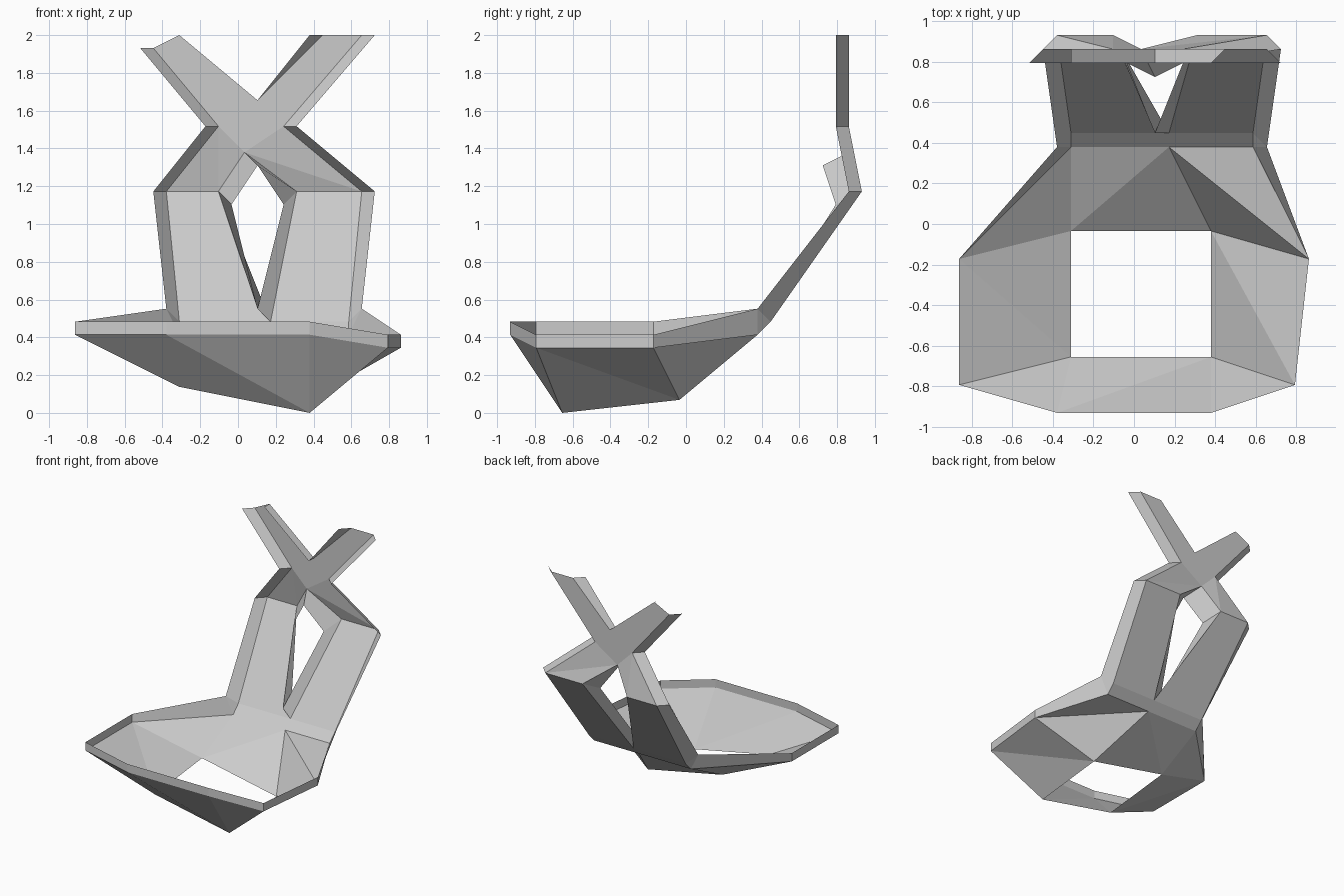
import bpy
from mathutils import Vector as V

if "Cube" in bpy.data.objects:
    bpy.data.objects.remove(bpy.data.objects["Cube"])

U = 2 / 29  # modelling grid step


def sheet(name, verts, faces):
    """Flat-shaded open sheet from grid-unit points."""
    me = bpy.data.meshes.new(name)
    me.from_pydata([V(v) * U for v in verts], [], faces)
    me.validate()
    ob = bpy.data.objects.new(name, me)
    bpy.context.collection.objects.link(ob)
    return ob


def strip(name, a, b, closed=False):
    """Band of quads joining two matching paths."""
    n = len(a)
    faces = [(i, (i + 1) % n, n + (i + 1) % n, n + i)
             for i in range(n if closed else n - 1)]
    return sheet(name, list(a) + list(b), faces)


def on_back(points):
    """Place (x, z) points on the bent side profile of the back."""
    depth = {7: 6.5, 17: 13.5}
    return [V((x, depth.get(z, 12.5), z)) for x, z in points]


def shifted(points, offsets):
    return [p + V(o) for p, o in zip(points, offsets)]


# Seat bowl: rim, straight back edge, and the opening in the bottom
rim = [V(p) for p in [(12.5, -2.5, 5), (11.5, -11.5, 5), (5.5, -13.5, 6),
                      (-5.5, -13.5, 6), (-12.5, -11.5, 6), (-12.5, -2.5, 6)]]
rear = [V((x, 5.5, 6)) for x in (-4.5, 2.5, 8.5)]
hole = [V(p) for p in [(5.5, -.5, 1), (5.5, -9.5, 0), (-4.5, -9.5, 2), (-4.5, -.5, 3)]]
sheet("seat_bowl", rim + rear + hole, [
    (0, 1, 9), (1, 10, 9), (1, 2, 10), (2, 3, 10), (3, 11, 10), (3, 4, 11),
    (4, 5, 11), (5, 12, 11), (5, 6, 12), (6, 7, 12), (7, 9, 12), (7, 0, 9), (7, 8, 0)])

# Upright lip around the seat, rising to meet the back
low = [rear[2]] + rim + [rear[0]]
high = shifted(low, [(1, 0, 2)] + [(0, 0, 1)] * 6 + [(-1, 0, 2)])
strip("seat_lip", low, high)

# Back panel: two straps that meet and cross into two arms
right = on_back([(8.5, 7), (9.5, 17), (3.5, 22), (9.5, 29)])
left = on_back([(-4.5, 7), (-5.5, 17), (-1.5, 22), (-6.5, 28)])
gap = on_back([(2.5, 7), (4.5, 17), (.5, 20), (-1.5, 17)])
fork = on_back([(-4.5, 29), (1.5, 24), (6.5, 29)])
sheet("back_panel", right + left + gap + fork, [
    (8, 0, 1, 9), (4, 8, 11, 5),                        # straps
    (9, 1, 10), (10, 1, 2), (5, 11, 6), (11, 10, 6),    # shoulders
    (6, 10, 2, 13), (2, 3, 14, 13), (7, 6, 13, 12)])    # crossing and arms

# Crease joining seat and back
strip("back_crease", rear, [left[0], gap[0], right[0]])

# Forward-turned edges of the back
for name, side, s in (("right", right, 1), ("left", left, -1)):
    edge = shifted(side, [(s, -1, 1)] + [(s, -1, 0)] * 3)
    strip(name + "_back_edge", side, edge)
    corner = rear[2] if s > 0 else rear[0]
    sheet(name + "_edge_corner", [corner, side[0], edge[0]], [(0, 1, 2)])
strip("fork_edge", fork, shifted(fork, [(0, -1, 0), (0, -1, 0), (-1, -1, 0)]))
strip("gap_edge", gap,
      shifted(gap, [(-1, 0, 1), (-1, -2, -1), (1, -2, -1), (1, -2, -1)]), closed=True)
